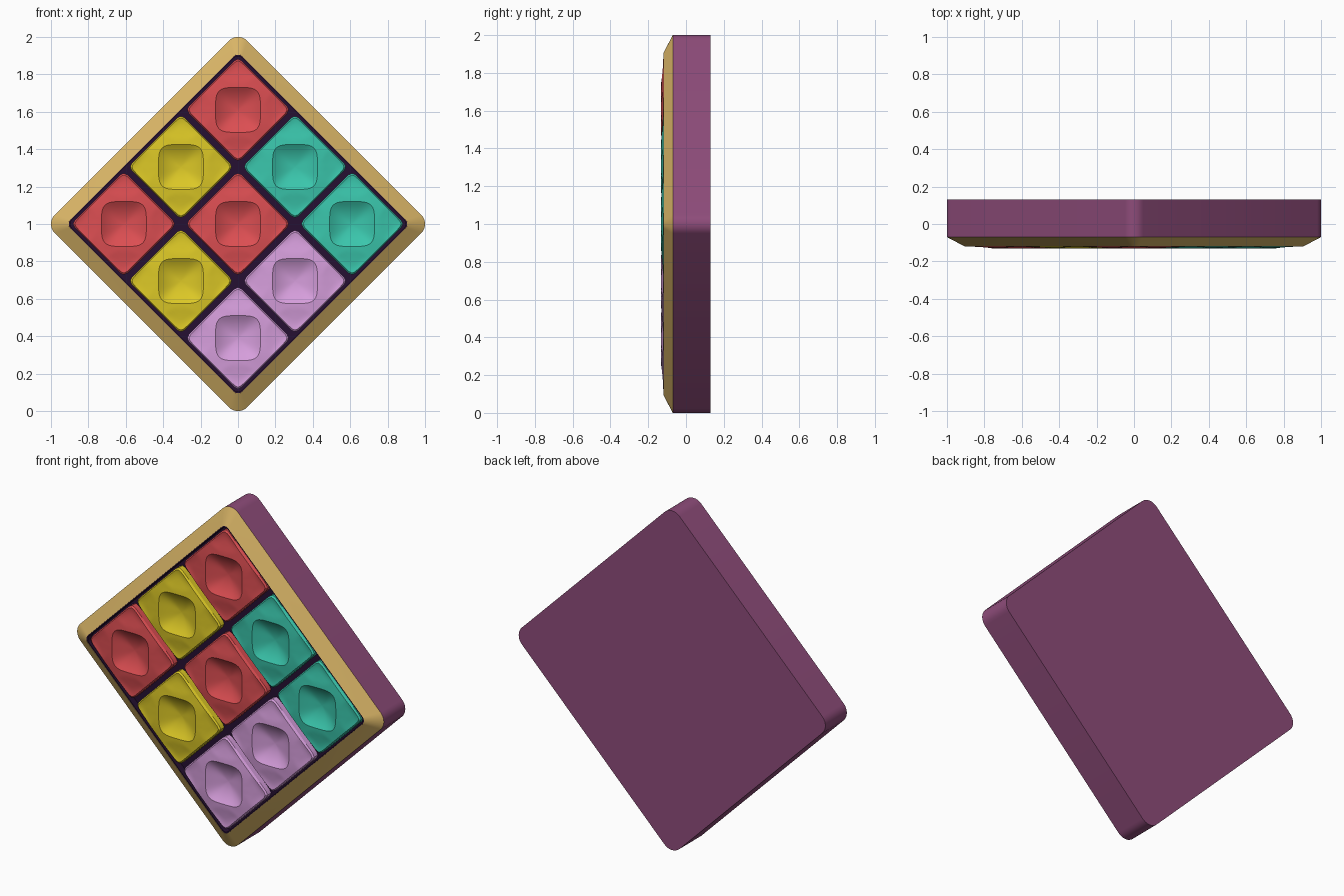
import bpy, bmesh, math

if "Cube" in bpy.data.objects:
    bpy.data.objects.remove(bpy.data.objects["Cube"])

def lin(c):
    c /= 255
    return c / 12.92 if c <= 0.04045 else ((c + 0.055) / 1.055) ** 2.4

def mat(name, r, g, b):
    m = bpy.data.materials.new(name)
    m.diffuse_color = (lin(r), lin(g), lin(b), 1)
    m.use_nodes = True
    m.node_tree.nodes["Principled BSDF"].inputs["Base Color"].default_value = m.diffuse_color
    return m

PURPLE = mat("plum purple", 142, 76, 122)
GOLD = mat("sand gold", 216, 180, 102)
DARK = mat("dark violet", 38, 16, 50)
RED = mat("red", 220, 78, 82)
YELLOW = mat("yellow", 220, 200, 38)
TEAL = mat("teal", 58, 198, 172)
LILAC = mat("lilac", 214, 158, 220)

def rounded_diamond(a, r, y, n=8):
    """Square of half side a and corner radius r, turned 45 degrees, in the xz plane."""
    pts = []
    for k in range(4):
        tip = k * math.pi / 2
        c = (a - r) * math.sqrt(2)
        for i in range(n + 1):
            t = tip - math.pi / 4 + i / n * math.pi / 2
            pts.append((c * math.cos(tip) + r * math.cos(t), y,
                        1 + c * math.sin(tip) + r * math.sin(t)))
    return pts

def loft(name, loops, material, ring=False):
    """Skin a stack of loops; cap both ends, or join last to first for a ring."""
    bm = bmesh.new()
    rows = [[bm.verts.new(p) for p in loop] for loop in loops]
    n = len(rows[0])
    pairs = list(zip(rows, rows[1:]))
    if ring:
        pairs.append((rows[-1], rows[0]))
    else:
        bm.faces.new(rows[0])
        bm.faces.new(rows[-1])
    for p, q in pairs:
        for i in range(n):
            j = (i + 1) % n
            bm.faces.new((p[i], p[j], q[j], q[i]))
    bmesh.ops.recalc_face_normals(bm, faces=bm.faces[:])
    me = bpy.data.meshes.new(name)
    bm.to_mesh(me)
    bm.free()
    ob = bpy.data.objects.new(name, me)
    me.materials.append(material)
    bpy.context.collection.objects.link(ob)
    bpy.ops.object.select_all(action='DESELECT')
    ob.select_set(True)
    bpy.context.view_layer.objects.active = ob
    bpy.ops.object.shade_smooth_by_angle(angle=math.radians(28))
    return ob

# Purple backing block
A, R = 0.7276, 0.07
loft("backing_block", [rounded_diamond(A, R, 0.13), rounded_diamond(A, R, -0.07)], PURPLE)

# Sloping gold frame
AI, RI = 0.6487, 0.03
loft("frame", [rounded_diamond(A, R, -0.07), rounded_diamond(AI, RI, -0.12),
               rounded_diamond(AI, RI, -0.07)], GOLD, ring=True)

# Dark tray inside the frame
loft("tray", [rounded_diamond(AI - 0.0003, RI, -0.07), rounded_diamond(AI - 0.0003, RI, -0.119),
              rounded_diamond(AI - 0.006, RI, -0.119), rounded_diamond(AI - 0.006, RI, -0.08)], DARK)

# Tiles: round-square dimple, scooped corners, softened edge
def squircle(t, a, p):
    return a / (abs(math.cos(t)) ** p + abs(math.sin(t)) ** p) ** (1 / p)

N = 96
ANGLES = [2 * math.pi * i / N for i in range(N)]
TOP, DEPTH, TIP = -0.132, 0.042, 0.272

def tile_loops(cx, cz):
    loops = []
    def add(radius, height):
        loop = []
        for t in ANGLES:
            r = radius(t)
            x, z = r * math.cos(t), r * math.sin(t)
            loop.append((cx + x, height(t, x, z), cz + z))
        loops.append(loop)
    rim = lambda t: squircle(t, 0.12, 4)
    edge = lambda t: squircle(t + math.pi / 4, 0.2, 17)
    # dimple
    for f in (0.03, 0.2, 0.4, 0.6, 0.75, 0.88, 1.0):
        add(lambda t: rim(t) * f, lambda t, x, z: TOP + DEPTH * (1 - f * f))
    # surround with scooped corners
    def surround(s):
        def h(t, x, z):
            d = min(math.hypot(abs(x) - TIP, z), math.hypot(x, abs(z) - TIP))
            scoop = 0.011 * max(0, 1 - (d / 0.13) ** 2)
            return min(TOP + 0.006 * s + scoop * min(1, 3 * (1 - s) + 0.45), -0.118)
        return h
    for s in (0.15, 0.3, 0.45, 0.6, 0.75, 0.9, 1.0):
        add(lambda t: rim(t) * (1 - s) + (edge(t) * 0.965) * s, surround(s))
    # edge and side
    add(edge, lambda t, x, z: -0.113)
    add(edge, lambda t, x, z: -0.079)
    return loops

S = 0.305
TILES = [[RED, YELLOW, RED], [TEAL, RED, YELLOW], [TEAL, LILAC, LILAC]]
for i, row in enumerate(TILES):          # down the right-hand edge
    for j, m in enumerate(row):          # down the left-hand edge
        loft(f"tile_{i + 1}_{j + 1}", tile_loops((i - j) * S, 1 + (2 - i - j) * S), m)
